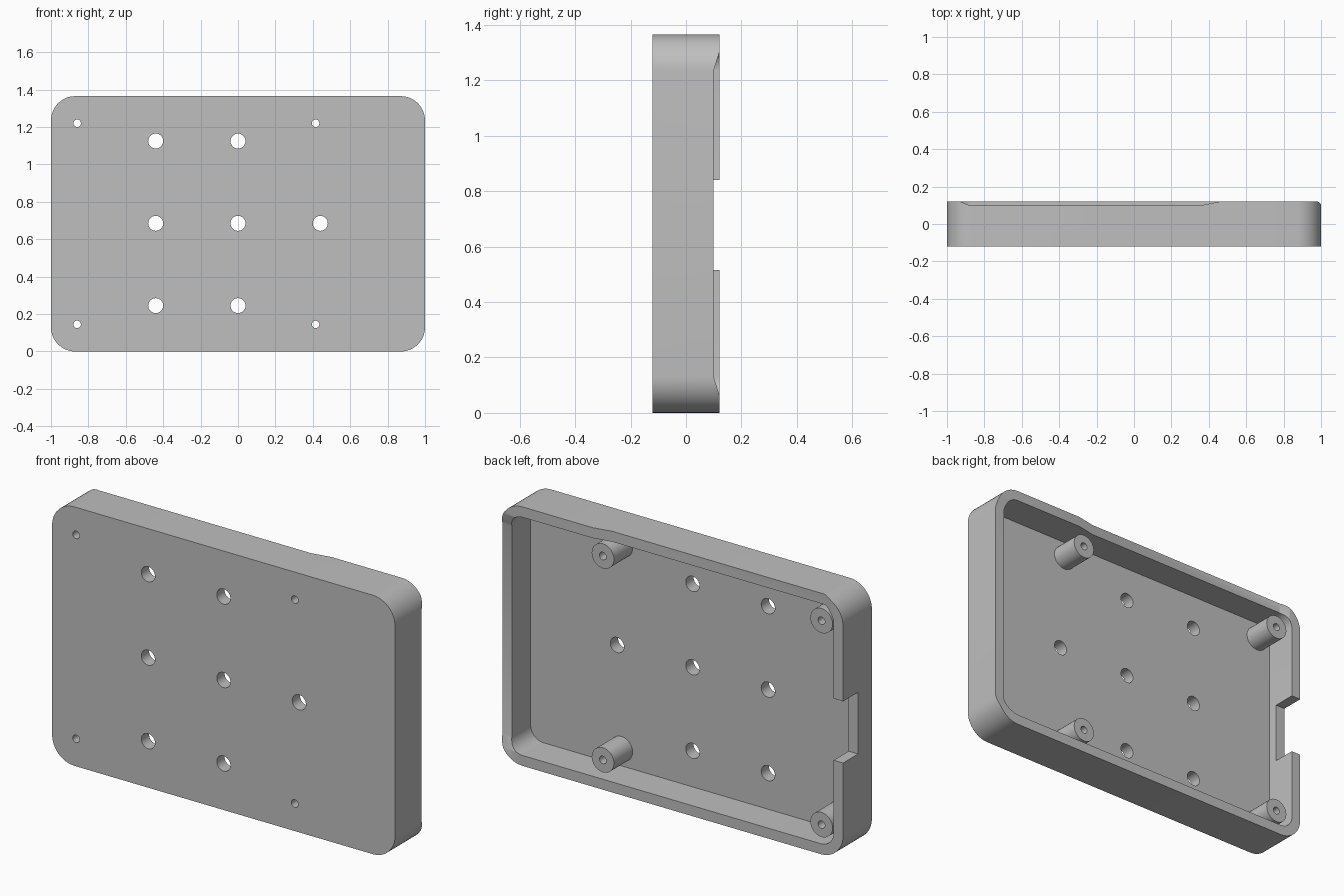
import bpy, bmesh
from math import cos, sin, pi, radians

if "Cube" in bpy.data.objects:
    bpy.data.objects.remove(bpy.data.objects["Cube"], do_unlink=True)

H = 1.365                       # case height
FRONT, BACK = -0.12, 0.12       # outer face and rim
FLOOR, LOW_RIM = -0.055, 0.10   # tray floor, lowered rim and post tops
WALL, CORNER = 0.055, 0.13

grey = bpy.data.materials.new("light_grey")
grey.use_nodes = True
grey.diffuse_color = (0.52, 0.52, 0.52, 1)
grey.node_tree.nodes["Principled BSDF"].inputs["Base Color"].default_value = grey.diffuse_color


def prism(name, outline, lo, hi, axis="y"):
    """Extrude a closed 2D outline between lo and hi along one axis."""
    place = {"x": lambda a, b, t: (t, b, a),    # outline is (z, y)
             "y": lambda a, b, t: (a, t, b),    # outline is (x, z)
             "z": lambda a, b, t: (a, b, t)}[axis]
    bm = bmesh.new()
    rings = [[bm.verts.new(place(a, b, t)) for a, b in outline] for t in (lo, hi)]
    n = len(outline)
    bm.faces.new(rings[0])
    bm.faces.new(rings[1])
    for i in range(n):
        j = (i + 1) % n
        bm.faces.new((rings[0][i], rings[0][j], rings[1][j], rings[1][i]))
    bmesh.ops.recalc_face_normals(bm, faces=bm.faces)
    mesh = bpy.data.meshes.new(name)
    bm.to_mesh(mesh)
    bm.free()
    mesh.materials.append(grey)
    obj = bpy.data.objects.new(name, mesh)
    bpy.context.collection.objects.link(obj)
    return obj


def circle(x, z, r, n=32):
    return [(x + r * cos(2 * pi * i / n), z + r * sin(2 * pi * i / n)) for i in range(n)]


def rounded_rect(inset, steps=12):
    r, pts = CORNER - inset, []
    for k, (sx, sz) in enumerate([(1, 1), (-1, 1), (-1, -1), (1, -1)]):
        cx, cz = sx * (1 - CORNER), H / 2 + sz * (H / 2 - CORNER)
        for i in range(steps + 1):
            a = (k + i / steps) * pi / 2
            pts.append((cx + r * cos(a), cz + r * sin(a)))
    return pts


def activate(obj):
    bpy.ops.object.select_all(action="DESELECT")
    obj.select_set(True)
    bpy.context.view_layer.objects.active = obj


def cut(obj, cutter):
    cutter.hide_render = True
    activate(obj)
    mod = obj.modifiers.new("cut", "BOOLEAN")
    mod.operation, mod.solver, mod.object = "DIFFERENCE", "EXACT", cutter
    bpy.ops.object.modifier_apply(modifier=mod.name)
    bpy.data.objects.remove(cutter, do_unlink=True)


def smooth(obj):
    activate(obj)
    bpy.ops.object.shade_smooth_by_angle(angle=radians(30))


# Tray with hollow inside
tray = prism("case_tray", rounded_rect(0), FRONT, BACK)
cut(tray, prism("hollow", rounded_rect(WALL), FLOOR, BACK + 0.1))

# Lowered rim along the top wall and the left wall, with sloped ends
cut(tray, prism("top_recess", [(-0.98, 0.14), (-0.88, LOW_RIM), (0.36, LOW_RIM), (0.56, 0.14)],
                H - 0.09, H + 0.1, "z"))
cut(tray, prism("side_recess", [(0.0, 0.14), (0.13, LOW_RIM), (H - 0.13, LOW_RIM), (H, 0.14)],
                0.9, 1.1, "x"))

# Cable notch in the right wall
cut(tray, prism("notch", [(0.515, -0.005), (0.84, -0.005), (0.84, 0.2), (0.515, 0.2)],
                -1.1, -0.9, "x"))

# Large holes through the plate
for x, z in [(a, b) for a in (-0.44, 0) for b in (0.245, 0.685, 1.125)] + [(0.44, 0.685)]:
    cut(tray, prism("vent", circle(x, z, 0.04), FRONT - 0.1, 0))

# Hollow mounting posts, bored through the plate
for side, x in (("right", -0.86), ("left", 0.415)):
    for level, z in (("lower", 0.145), ("upper", 1.22)):
        post = prism(f"{level}_{side}_post", circle(x, z, 0.065), FLOOR, LOW_RIM)
        for part in (tray, post):
            cut(part, prism("bore", circle(x, z, 0.02, 24), FRONT - 0.1, BACK + 0.1))
        smooth(post)

smooth(tray)
